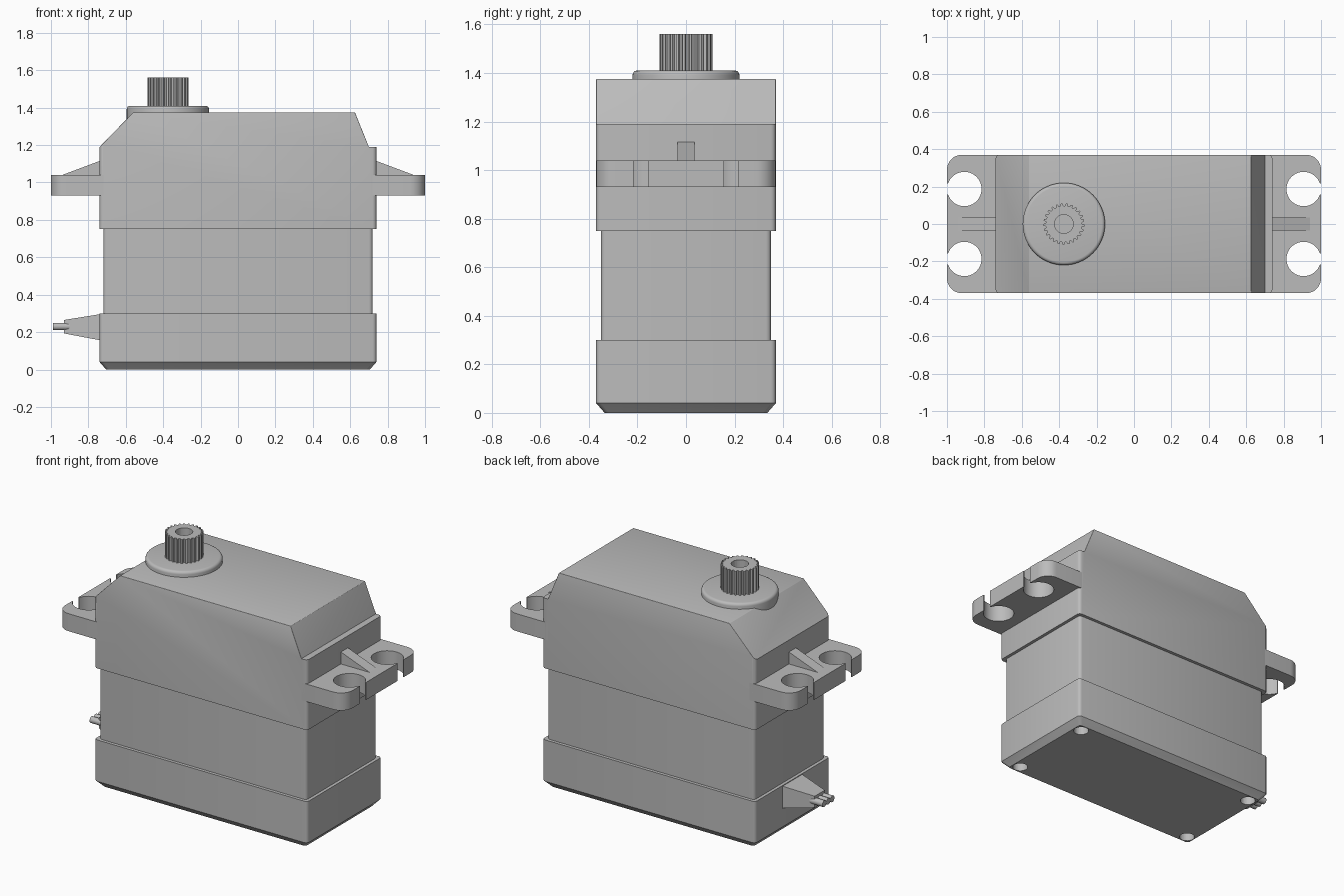
import bpy, bmesh
from math import sin, cos, pi, radians, asin
from mathutils import Matrix, Vector

cube = bpy.data.objects.get("Cube")
if cube:
    bpy.data.objects.remove(cube, do_unlink=True)

GREY = (0.5, 0.5, 0.5, 1)
grey = bpy.data.materials.new("grey plastic")
grey.use_nodes = True
grey.diffuse_color = GREY
grey.node_tree.nodes["Principled BSDF"].inputs["Base Color"].default_value = GREY


def finish(name, bm, smooth=True):
    bmesh.ops.recalc_face_normals(bm, faces=bm.faces)
    mesh = bpy.data.meshes.new(name)
    bm.to_mesh(mesh)
    bm.free()
    mesh.materials.append(grey)
    obj = bpy.data.objects.new(name, mesh)
    bpy.context.collection.objects.link(obj)
    if smooth:
        bpy.ops.object.select_all(action='DESELECT')
        obj.select_set(True)
        bpy.context.view_layer.objects.active = obj
        bpy.ops.object.shade_smooth_by_angle(angle=radians(32))
    return obj


def extrude(points, direction):
    """Solid made by pushing a flat outline along a direction."""
    bm = bmesh.new()
    face = bm.faces.new([bm.verts.new(p) for p in points])
    new = bmesh.ops.extrude_face_region(bm, geom=[face])["geom"]
    bmesh.ops.translate(bm, vec=direction,
                        verts=[v for v in new if isinstance(v, bmesh.types.BMVert)])
    return bm


def box(hx, hy, z0, z1):
    return extrude([(-hx, -hy, z0), (hx, -hy, z0), (hx, hy, z0), (-hx, hy, z0)],
                   (0, 0, z1 - z0))


def bevel(bm, rule, width, segments):
    edges = [e for e in bm.edges if rule(*[v.co for v in e.verts])]
    bmesh.ops.bevel(bm, geom=edges, offset=width, segments=segments,
                    profile=0.5, affect='EDGES', clamp_overlap=True)


def upright(a, b):
    return abs(a.z - b.z) > 0.1 and (a - b).xy.length < 0.001


def arc(cx, cy, r, a0, a1, n):
    angles = [radians(a0 + (a1 - a0) * i / n) for i in range(n + 1)]
    return [(cx + r * cos(a), cy + r * sin(a)) for a in angles]


def cylinder(x, y, z0, z1, r, sides=48):
    bm = bmesh.new()
    bmesh.ops.create_cone(bm, cap_ends=True, segments=sides, radius1=r, radius2=r,
                          depth=z1 - z0,
                          matrix=Matrix.Translation((x, y, (z0 + z1) / 2)))
    return bm


def drill(obj, name, x, y, z0, z1, r):
    cutter = finish(name, cylinder(x, y, z0, z1, r, 32), False)
    mod = obj.modifiers.new("hole", 'BOOLEAN')
    mod.operation = 'DIFFERENCE'
    mod.solver = 'EXACT'
    mod.object = cutter
    bpy.ops.object.select_all(action='DESELECT')
    obj.select_set(True)
    bpy.context.view_layer.objects.active = obj
    bpy.ops.object.modifier_apply(modifier=mod.name)
    bpy.data.objects.remove(cutter, do_unlink=True)


# Bottom cover with chamfered base and corner screw holes
bm = box(0.74, 0.37, 0, 0.3)
bevel(bm, upright, 0.02, 3)
for v in bm.verts:
    if v.co.z < 0.01:
        v.co.x *= 0.705 / 0.74
        v.co.y *= 0.335 / 0.37
ring = [v for v in bm.verts if v.co.z < 0.01]
base = [f for f in bm.faces if all(v in ring for v in f.verts)]
new = bmesh.ops.extrude_face_region(bm, geom=base)["geom"]
for v in ring:
    v.co.x *= 0.74 / 0.705
    v.co.y *= 0.37 / 0.335
    v.co.z = 0.04
bmesh.ops.delete(bm, geom=[f for f in base if f.is_valid], context='FACES_ONLY')
cover = finish("bottom_cover", bm)
for sx in (-1, 1):
    for sy in (-1, 1):
        drill(cover, "screw_hole", sx * 0.655, sy * 0.285, -0.1, 0.12, 0.045)

# Slightly narrower middle case
bm = box(0.72, 0.35, 0.28, 0.77)
bevel(bm, upright, 0.02, 3)
finish("middle_case", bm)

# Top case: sloped side profile with rounded upper edges
profile = [(-0.74, 0.75), (0.74, 0.75), (0.74, 1.19), (0.70, 1.19),
           (0.625, 1.375), (-0.56, 1.375), (-0.74, 1.19)]
bm = extrude([(x, -0.37, z) for x, z in profile], (0, 0.74, 0))
bevel(bm, upright, 0.02, 3)
bevel(bm, lambda a, b: max(a.z, b.z) > 1.37 and min(a.z, b.z) > 1.18, 0.03, 4)
finish("top_case", bm)

# Mounting flanges: open-ended screw holes, plus a triangular rib
R = 0.092
gap = math_gap = asin(0.03 / R) * 180 / pi
outline = [(0.70, -0.37)] + arc(0.92, -0.29, 0.08, -90, 0, 8)
for y in (-0.187, 0.187):
    outline += [(1, y - 0.03)] + arc(0.907, y, R, -gap, gap - 360, 36) + [(1, y + 0.03)]
outline += arc(0.92, 0.29, 0.08, 0, 90, 8) + [(0.70, 0.37)]
for side, s in (("left", 1), ("right", -1)):
    finish(side + "_flange", extrude([(s * x, y, 0.93) for x, y in outline], (0, 0, 0.11)))
    rib = [(0.70, 1.03), (0.94, 1.03), (0.94, 1.04), (0.74, 1.115), (0.70, 1.115)]
    finish(side + "_rib", extrude([(s * x, -0.035, z) for x, z in rib], (0, 0.07, 0)), False)

# Round boss under the output shaft
AXIS = -0.375
bm = cylinder(AXIS, 0, 1.30, 1.41, 0.22, 64)
bevel(bm, lambda a, b: min(a.z, b.z) > 1.40, 0.018, 4)
finish("shaft_boss", bm)

# Toothed output shaft with a screw hole
TEETH = 25
teeth = []
for i in range(TEETH):
    for part, r in ((0, 0.097), (0.35, 0.097), (0.5, 0.11), (0.85, 0.11)):
        a = 2 * pi * (i + part) / TEETH
        teeth.append((AXIS + r * cos(a), r * sin(a), 1.40))
shaft = finish("output_shaft", extrude(teeth, (0, 0, 0.16)), False)
drill(shaft, "shaft_hole", AXIS, 0, 1.44, 1.7, 0.05)

# Tapered cable grommet and three wires
bm = bmesh.new()
ends = []
for x, hy, z0, z1 in ((-0.73, 0.1, 0.155, 0.297), (-0.93, 0.05, 0.193, 0.265)):
    ends.append([bm.verts.new(p) for p in
                 ((x, -hy, z0), (x, hy, z0), (x, hy, z1), (x, -hy, z1))])
bm.faces.new(ends[0])
bm.faces.new(ends[1])
for i in range(4):
    j = (i + 1) % 4
    bm.faces.new((ends[0][i], ends[0][j], ends[1][j], ends[1][i]))
finish("cable_grommet", bm, False)
for i, y in enumerate((-0.04, 0, 0.04)):
    pts = [(-0.99, py, pz) for py, pz in arc(y, 0.23, 0.02, 0, 345, 23)]
    finish("wire_%d" % (i + 1), extrude(pts, (0.09, 0, 0)))
